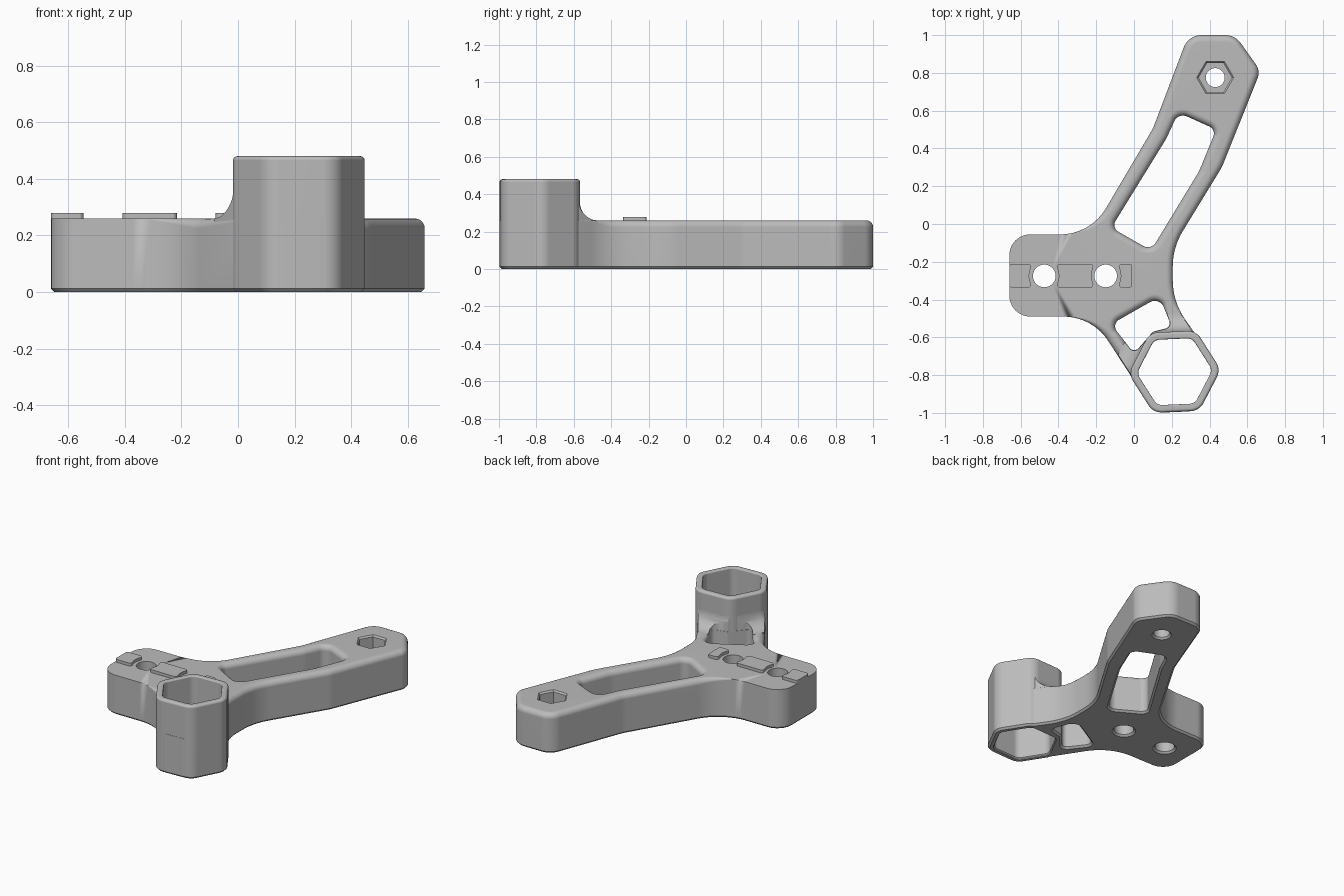
import bpy, bmesh, math
from mathutils import Vector

cube = bpy.data.objects.get("Cube")
if cube:
    bpy.data.objects.remove(cube, do_unlink=True)

grey = bpy.data.materials.new("plain grey")
grey.use_nodes = True
GREY = (0.5, 0.5, 0.5, 1)
grey.diffuse_color = GREY
grey.node_tree.nodes["Principled BSDF"].inputs["Base Color"].default_value = GREY

TOP = 0.26
TOWER_TOP = 0.48
TOWER = Vector((0.215, -0.782))


# Profile helpers
def rounded(corners, steps=8):
    """Counter-clockwise loop from (x, y, radius) corners."""
    pts = [Vector(c[:2]) for c in corners]
    n = len(pts)
    out = []
    for i, p in enumerate(pts):
        r = corners[i][2]
        u = (pts[i - 1] - p).normalized()
        v = (pts[(i + 1) % n] - p).normalized()
        ang = u.angle(v)
        if ang > 3.1:
            out.append(p)
            continue
        t = r / math.tan(ang / 2)
        c = p + (u + v).normalized() * (r / math.sin(ang / 2))
        a, b = p + u * t - c, p + v * t - c
        out += [c + a.lerp(b, k / steps).normalized() * r for k in range(steps + 1)]
    area = sum(out[i - 1].cross(out[i]) for i in range(len(out)))
    return out if area > 0 else out[::-1]


def polar(center, radius, sides=0, count=48):
    """Circle, or a hexagon sampled like one."""
    out = []
    for k in range(count):
        a = math.tau * k / count
        r = radius
        if sides:
            half = math.pi / sides
            r *= math.cos(half) / math.cos(a % (2 * half) - half)
        out.append(Vector(center) + Vector((math.cos(a), math.sin(a))) * r)
    return out


def tower_hex(radius, corner):
    turn = math.radians(2.5)
    return rounded([(TOWER.x + radius * math.cos(turn + k * math.pi / 3),
                     TOWER.y + radius * math.sin(turn + k * math.pi / 3), corner)
                    for k in range(6)])


def shifted(pts, dist, z):
    """Move a loop to its left by dist (a list or one number); z likewise."""
    n = len(pts)
    out = []
    for i, p in enumerate(pts):
        d = (pts[(i + 1) % n] - p).normalized() + (p - pts[i - 1]).normalized()
        side = Vector((-d.y, d.x)).normalized()
        q = p + side * (dist[i] if isinstance(dist, list) else dist)
        out.append((q.x, q.y, z[i] if isinstance(z, list) else z))
    return out


def wall(pts, z0, z1, side=1, width=lambda p: 0, chamfer=0.012):
    """Rings from a chamfered foot to a rounded top edge; side -1 is a hole."""
    w = [width(p) for p in pts]
    rings = [shifted(pts, side * chamfer, z0), shifted(pts, 0, z0 + max(chamfer, 0.004))]
    for k in range(6):
        a = k / 5 * math.pi / 2
        rings.append(shifted(pts, [side * x * (1 - math.cos(a)) for x in w],
                             [z1 - x * (1 - math.sin(a)) for x in w]))
    return rings


# Mesh helpers
def loft(bm, rings):
    rows = [[bm.verts.new(c) for c in ring] for ring in rings]
    n = len(rows[0])
    for a, b in zip(rows, rows[1:]):
        for i in range(n):
            bm.faces.new((a[i - 1], a[i], b[i], b[i - 1]))
    return rows


def finish(name, bm):
    bmesh.ops.remove_doubles(bm, verts=bm.verts, dist=0.00002)
    bmesh.ops.recalc_face_normals(bm, faces=bm.faces)
    mesh = bpy.data.meshes.new(name)
    bm.to_mesh(mesh)
    bm.free()
    mesh.materials.append(grey)
    obj = bpy.data.objects.new(name, mesh)
    bpy.context.collection.objects.link(obj)
    return obj


def solid(name, shells):
    """Lofted outer wall and hole walls, capped below and above."""
    bm = bmesh.new()
    sides = [loft(bm, s) for s in shells]
    for end, up in ((0, -1), (-1, 1)):
        edges = [bm.edges.get((s[end][i - 1], s[end][i]))
                 for s in sides for i in range(len(s[end]))]
        bmesh.ops.triangle_fill(bm, edges=edges, use_beauty=True, normal=(0, 0, up))
    return finish(name, bm)


def smooth(obj):
    bpy.ops.object.select_all(action='DESELECT')
    obj.select_set(True)
    bpy.context.view_layer.objects.active = obj
    bpy.ops.object.shade_smooth_by_angle(angle=math.radians(32))
    mod = obj.modifiers.new("even shading", 'WEIGHTED_NORMAL')
    mod.keep_sharp = True


# Bracket plate: outline, arm slot and small pocket
outline = rounded([
    (-0.66, -0.055, 0.11), (-0.23, -0.055, 0.28), (0.10, 0.505, 0.2),
    (0.288, 1.0, 0.1), (0.535, 1.0, 0.1), (0.67, 0.81, 0.08),
    (0.465, 0.30, 0.2), (0.205, -0.125, 0.36), (0.205, -0.41, 0.36),
    (0.455, -0.77, 0.08), (0.345, -0.99, 0.1), (0.11, -1.0, 0.1),
    (-0.22, -0.49, 0.28), (-0.66, -0.49, 0.11)])
slot = rounded([
    (-0.12, -0.02, 0.04), (0.09, -0.14, 0.05), (0.345, 0.28, 0.2),
    (0.435, 0.5, 0.04), (0.235, 0.59, 0.05), (0.17, 0.45, 0.2)])
pocket = rounded([
    (-0.12, -0.53, 0.04), (0.135, -0.385, 0.05), (0.20, -0.545, 0.03),
    (0.10, -0.57, 0.03), (0.0, -0.685, 0.03)])


def edge_round(p):
    """Rounding fades out on the mounting pad and at the tower."""
    pad = min(max((p.x + 0.33) / 0.18, 0), 1)
    tower = min(max(((p - TOWER).length - 0.27) / 0.1, 0), 1)
    return 0.035 * pad * tower


# Nut recess over a bolt hole at the arm tip
tip = (0.43, 0.775)
nut_hole = [shifted(polar(tip, r, s), 0, z) for r, s, z in (
    (0.06, 0, 0), (0.05, 0, 0.012), (0.05, 0, 0.15),
    (0.088, 6, 0.15), (0.088, 6, 0.25), (0.098, 6, TOP))]

plate = solid("bracket_plate", [
    wall(outline, 0, TOP, 1, edge_round),
    wall(slot, 0, TOP, -1, edge_round),
    wall(pocket, 0, TOP, -1, edge_round),
    wall(tower_hex(0.207, 0.05), 0, TOP, -1, chamfer=0),
    nut_hole] + [wall(polar((x, -0.275), 0.06), 0, TOP, -1) for x in (-0.475, -0.15)])
smooth(plate)

# Hexagonal socket tower
tower = solid("socket_tower", [
    wall(tower_hex(0.245, 0.08), 0, TOWER_TOP, 1, lambda p: 0.015),
    wall(tower_hex(0.2, 0.05), 0, TOWER_TOP, -1, lambda p: 0.008)])
smooth(tower)

# Concave fillet between tower and plate, trimmed to the plate shape
R = 0.095
skirt = [(-0.012, 0.2), (R, 0.2)]
for k in range(11):
    a = k / 10 * math.pi / 2
    skirt.append((R - R * math.sin(a), TOP + R - R * math.cos(a)))
skirt += [(-0.012, TOP + R), (-0.012, 0.2)]
bm = bmesh.new()
loft(bm, [shifted(tower_hex(0.245, 0.08), -d, z) for d, z in skirt])
fillet = finish("tower_fillet", bm)
trim = solid("fillet_trim", [
    [shifted(outline, 0.004, z) for z in (0.1, 0.6)],
    [shifted(pocket, -0.002, z) for z in (0.1, 0.6)]])
cut = fillet.modifiers.new("trim", 'BOOLEAN')
cut.operation = 'INTERSECT'
cut.solver = 'EXACT'
cut.object = trim
bpy.context.view_layer.objects.active = fillet
bpy.ops.object.modifier_apply(modifier=cut.name)
bpy.data.objects.remove(trim, do_unlink=True)
smooth(fillet)

# Raised locating keys on the pad, hollowed beside the bolt holes
for name, x0, x1, hollow0, hollow1 in (
        ("outer_key", -0.66, -0.54, 0, 0.02),
        ("middle_key", -0.413, -0.21, 0.02, 0.02),
        ("inner_key", -0.085, -0.01, 0.02, 0)):
    lo, mid, hi = -0.337, -0.274, -0.211
    c = 0.015
    key = rounded([(x0, lo, c), (x1, lo, c), (x1 - hollow1, mid, 0.1),
                   (x1, hi, c), (x0, hi, c), (x0 + hollow0, mid, 0.1)], 5)
    smooth(solid(name, [[shifted(key, 0, z) for z in (TOP - 0.02, TOP + 0.019)]]))
